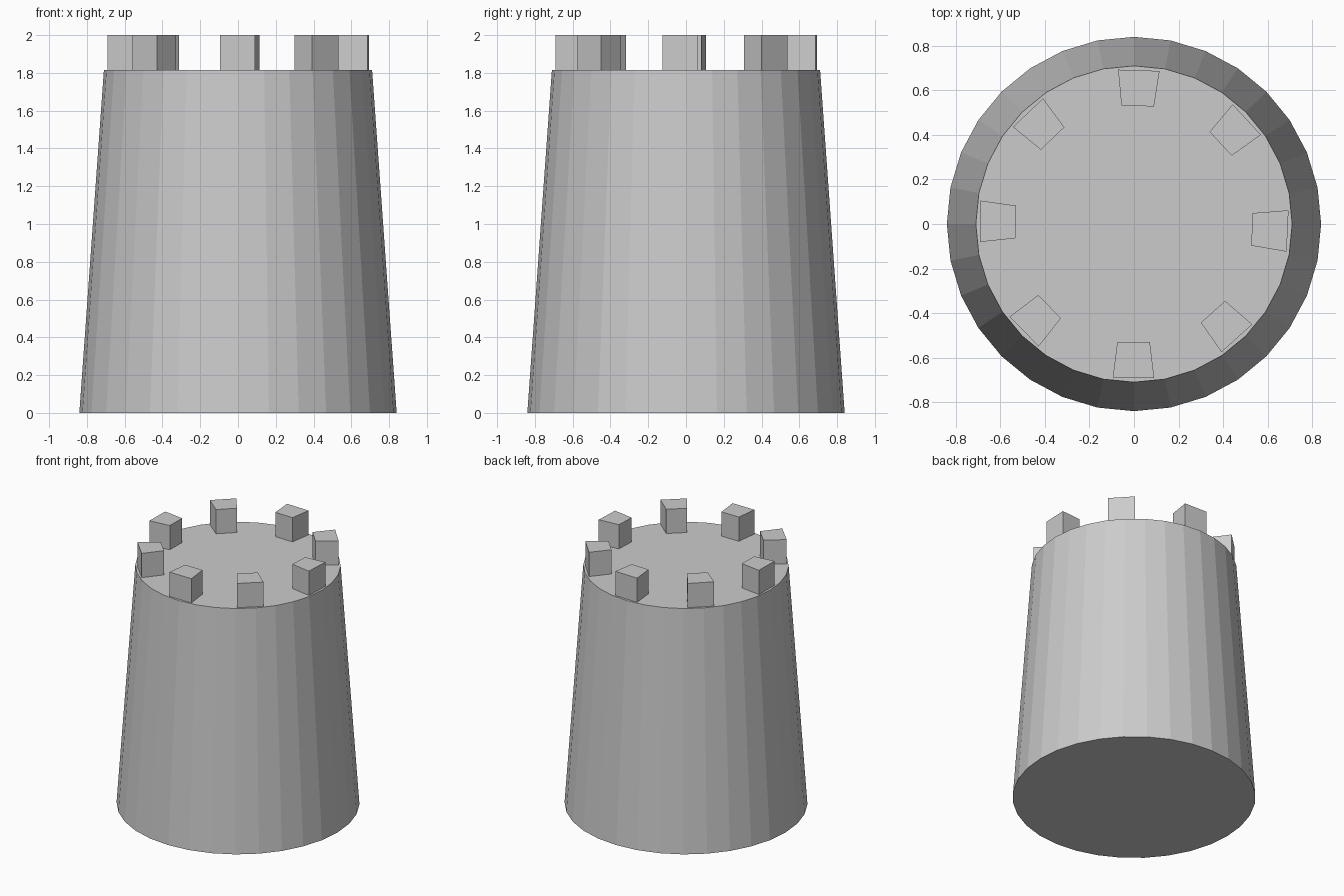
import bpy, math

if "Cube" in bpy.data.objects:
    bpy.data.objects.remove(bpy.data.objects["Cube"])

TOP = 1.815  # height of the flat roof

# Tapered 32-sided tower body, a vertex on each axis
bpy.ops.mesh.primitive_cone_add(vertices=32, radius1=0.84, radius2=0.71,
                                depth=TOP, location=(0, 0, TOP / 2))
bpy.context.object.name = "tower_body"


def merlon(name, angle):
    """Wedge block on the rim, wider on the outside."""
    plan = [(0.53, -0.073), (0.69, -0.093), (0.69, 0.093), (0.53, 0.073)]
    c, s = math.cos(angle), math.sin(angle)
    verts = [(r * c - t * s, r * s + t * c, z)
             for z in (TOP, 2.0) for r, t in plan]
    faces = [(3, 2, 1, 0), (4, 5, 6, 7)]
    faces += [(i, (i + 1) % 4, (i + 1) % 4 + 4, i + 4) for i in range(4)]
    mesh = bpy.data.meshes.new(name)
    mesh.from_pydata(verts, [], faces)
    bpy.context.collection.objects.link(bpy.data.objects.new(name, mesh))


# Eight battlement blocks, spaced slightly over 45 degrees apart
for i in range(8):
    merlon(f"merlon_{i + 1}", math.radians(-48 + 45.4 * i))
